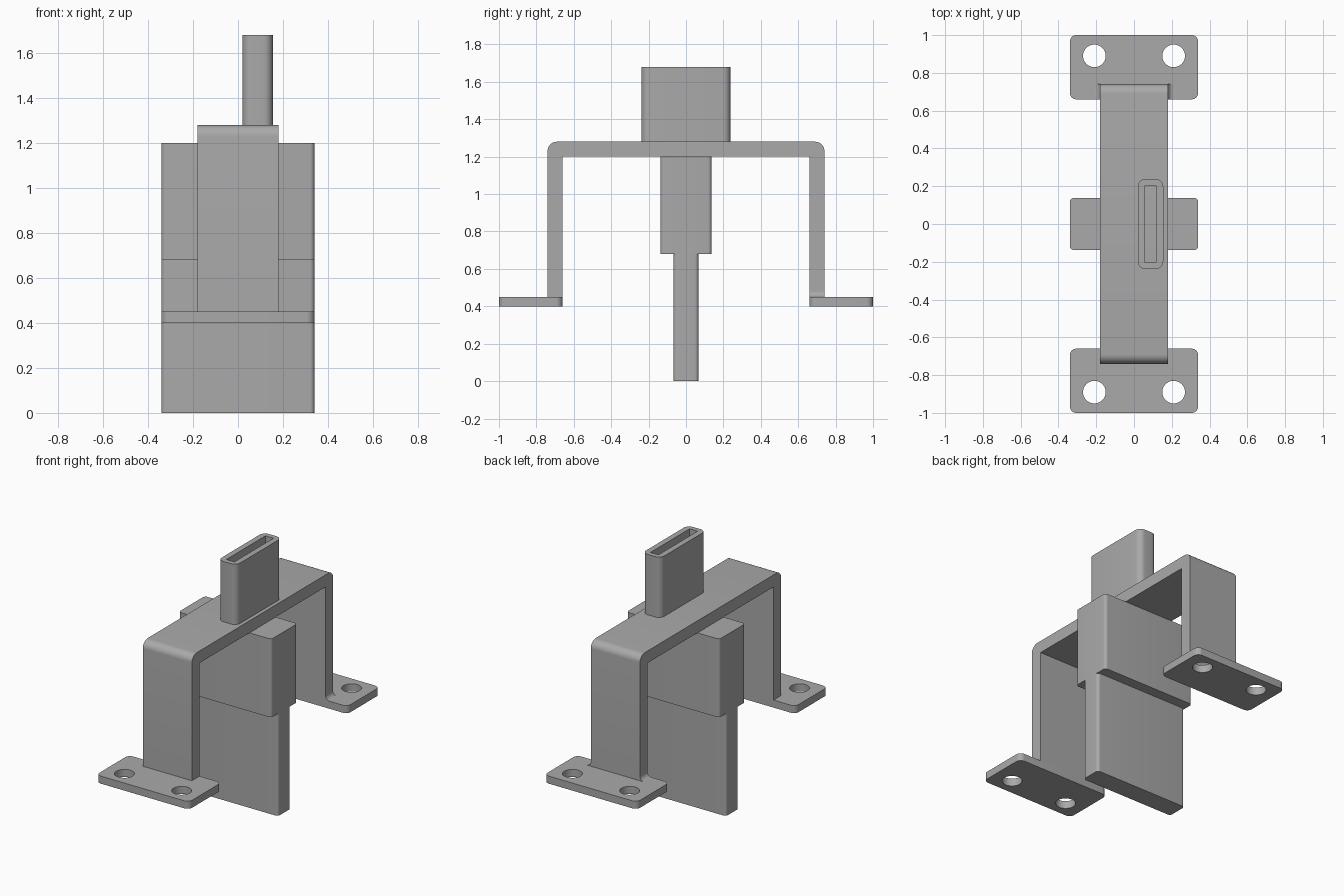
import bpy, bmesh
from math import sin, cos, pi, radians
from mathutils import Vector

if "Cube" in bpy.data.objects:
    bpy.data.objects.remove(bpy.data.objects["Cube"])

grey = bpy.data.materials.new("neutral grey")
grey.use_nodes = True
grey.diffuse_color = (0.4, 0.4, 0.4, 1)
grey.node_tree.nodes["Principled BSDF"].inputs["Base Color"].default_value = (0.4, 0.4, 0.4, 1)


def arc(cx, cy, r, start, end, n=8):
    """Points on an arc, angles in degrees."""
    angles = [radians(start + (end - start) * i / n) for i in range(n + 1)]
    return [(cx + r * cos(a), cy + r * sin(a)) for a in angles]


def rounded_rect(x0, x1, y0, y1, r):
    return (arc(x1 - r, y1 - r, r, 0, 90) + arc(x0 + r, y1 - r, r, 90, 180)
            + arc(x0 + r, y0 + r, r, 180, 270) + arc(x1 - r, y0 + r, r, 270, 360))


def extrude(name, outline, lo, hi, place):
    """Extrude a 2D outline from lo to hi; place maps (u, v, w) to x, y, z."""
    bm = bmesh.new()
    base = bm.faces.new([bm.verts.new(place(u, v, lo)) for u, v in outline])
    top = bmesh.ops.extrude_face_region(bm, geom=[base])["geom"]
    shift = Vector(place(0, 0, hi)) - Vector(place(0, 0, lo))
    bmesh.ops.translate(bm, vec=shift, verts=[g for g in top if isinstance(g, bmesh.types.BMVert)])
    bmesh.ops.recalc_face_normals(bm, faces=bm.faces)
    mesh = bpy.data.meshes.new(name)
    bm.to_mesh(mesh)
    bm.free()
    mesh.materials.append(grey)
    obj = bpy.data.objects.new(name, mesh)
    bpy.context.collection.objects.link(obj)
    return obj


def upright(u, v, w):
    return (u, v, w)


def across(u, v, w):
    return (w, u, v)


def along(u, v, w):
    return (u, w, v)


def cut(obj, cutter):
    """Subtract the cutter, then discard it."""
    mod = obj.modifiers.new("cut", "BOOLEAN")
    mod.operation, mod.solver, mod.object = "DIFFERENCE", "EXACT", cutter
    bpy.context.view_layer.objects.active = obj
    bpy.ops.object.modifier_apply(modifier=mod.name)
    bpy.data.objects.remove(cutter)


parts = []

# Bridge strap: one bent profile with rounded outer shoulders
strap = ([(0.66, 0.45), (0.74, 0.45)] + arc(0.69, 1.23, 0.05, 0, 90)
         + arc(-0.69, 1.23, 0.05, 90, 180)
         + [(-0.74, 0.45), (-0.66, 0.45), (-0.66, 1.2), (0.66, 1.2)])
parts.append(extrude("bridge_strap", strap, -0.18, 0.18, across))

# Mounting feet with two bolt holes each
for name, y0, y1, hole_y in (("front_foot", -1, -0.66, -0.89), ("back_foot", 0.66, 1, 0.89)):
    foot = extrude(name, rounded_rect(-0.34, 0.34, y0, y1, 0.035), 0.4, 0.45, upright)
    for x in (-0.21, 0.21):
        ring = arc(x, hole_y, 0.06, 0, 360, 32)[:-1]
        cut(foot, extrude("hole_cutter", ring, 0.3, 0.6, upright))
    parts.append(foot)

# Small fillets where the back leg meets its foot
for side, label in ((1, "left"), (-1, "right")):
    curve = [(side * u, v) for u, v in arc(0.21, 0.48, 0.03, 180, 270)]
    parts.append(extrude("back_leg_fillet_" + label, [(side * 0.18, 0.45)] + curve,
                         0.66, 0.74, along))

# Hanging block and the thinner blade under it
parts.append(extrude("hanging_block", rounded_rect(-0.34, 0.34, -0.137, 0.137, 0.02),
                     0.68, 1.2, upright))
parts.append(extrude("lower_blade", rounded_rect(-0.34, 0.34, -0.067, 0.067, 0.02),
                     0, 0.68, upright))

# Slotted sleeve, offset on top of the strap
sleeve = extrude("slotted_sleeve", rounded_rect(0.02, 0.155, -0.238, 0.238, 0.04),
                 1.28, 1.68, upright)
slot = [(0.058, -0.205), (0.117, -0.205), (0.117, 0.205), (0.058, 0.205)]
cut(sleeve, extrude("slot_cutter", slot, 1.2, 1.8, upright))
parts.append(sleeve)

# Smooth the rounded corners, keep the rest sharp
bpy.ops.object.select_all(action="DESELECT")
for obj in parts:
    obj.select_set(True)
bpy.context.view_layer.objects.active = parts[0]
bpy.ops.object.shade_smooth_by_angle(angle=radians(30))
